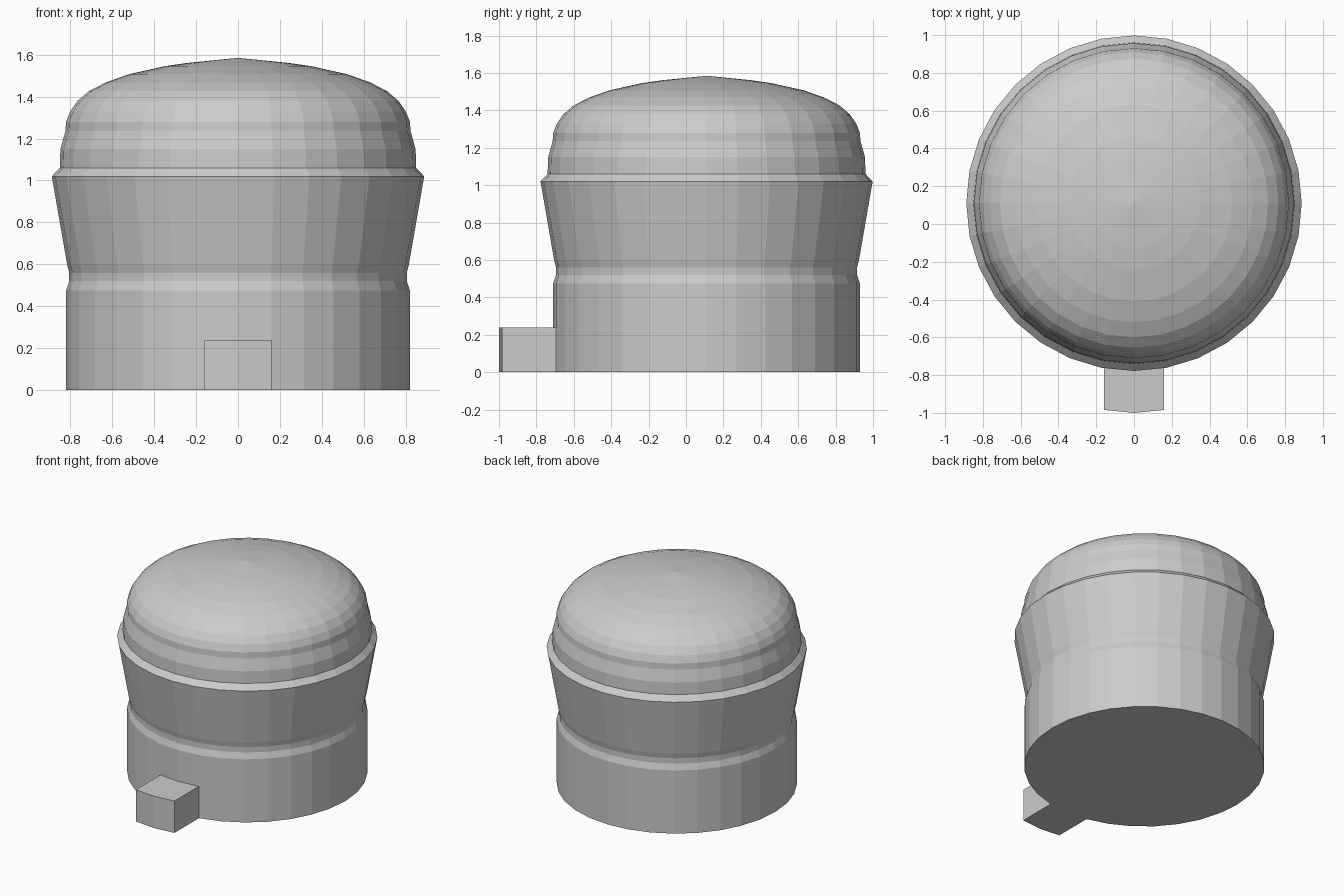
import bpy, bmesh
from math import sin, cos, pi

if "Cube" in bpy.data.objects:
    bpy.data.objects.remove(bpy.data.objects["Cube"])

SIDES = 32
CENTRE_Y = 0.11


def make_object(name, bm):
    bmesh.ops.recalc_face_normals(bm, faces=bm.faces)
    mesh = bpy.data.meshes.new(name)
    bm.to_mesh(mesh)
    bm.free()
    obj = bpy.data.objects.new(name, mesh)
    bpy.context.collection.objects.link(obj)
    return obj


def lathe(name, profile, top_z):
    """Closed flat-faced solid of revolution ending in a point at top_z."""
    bm = bmesh.new()
    rings = []
    for r, z in profile:
        rings.append([bm.verts.new((r * cos(2 * pi * i / SIDES),
                                    CENTRE_Y + r * sin(2 * pi * i / SIDES), z))
                      for i in range(SIDES)])
    tip = bm.verts.new((0, CENTRE_Y, top_z))
    bm.faces.new(rings[0])
    for i in range(SIDES):
        j = (i + 1) % SIDES
        for a, b in zip(rings, rings[1:]):
            bm.faces.new((a[i], a[j], b[j], b[i]))
        bm.faces.new((rings[-1][i], rings[-1][j], tip))
    return make_object(name, bm)


# Body: straight base, shallow waist, flared collar, stepped neck and dome
lathe("domed_body", [
    (0.82, 0.0), (0.82, 0.475), (0.805, 0.52), (0.805, 0.56), (0.815, 0.60),
    (0.888, 1.02), (0.85, 1.06), (0.847, 1.15), (0.823, 1.235), (0.82, 1.28),
    (0.80, 1.33), (0.765, 1.38), (0.71, 1.427), (0.63, 1.468), (0.52, 1.507),
    (0.35, 1.545), (0.24, 1.561)], 1.585)

# Front block: two base facets pulled forward
w = 0.82 * sin(2 * pi / SIDES)
bow = 0.82 * (1 - cos(2 * pi / SIDES))
outline = [(-w, -0.71 + bow), (-w, -1 + bow), (0, -1), (w, -1 + bow),
           (w, -0.71 + bow), (0, -0.71)]
bm = bmesh.new()
base = bm.faces.new([bm.verts.new((x, y, 0)) for x, y in outline])
top = bmesh.ops.extrude_face_region(bm, geom=[base], use_keep_orig=True)
bmesh.ops.translate(bm, vec=(0, 0, 0.24),
                    verts=[v for v in top["geom"] if isinstance(v, bmesh.types.BMVert)])
make_object("front_block", bm)
